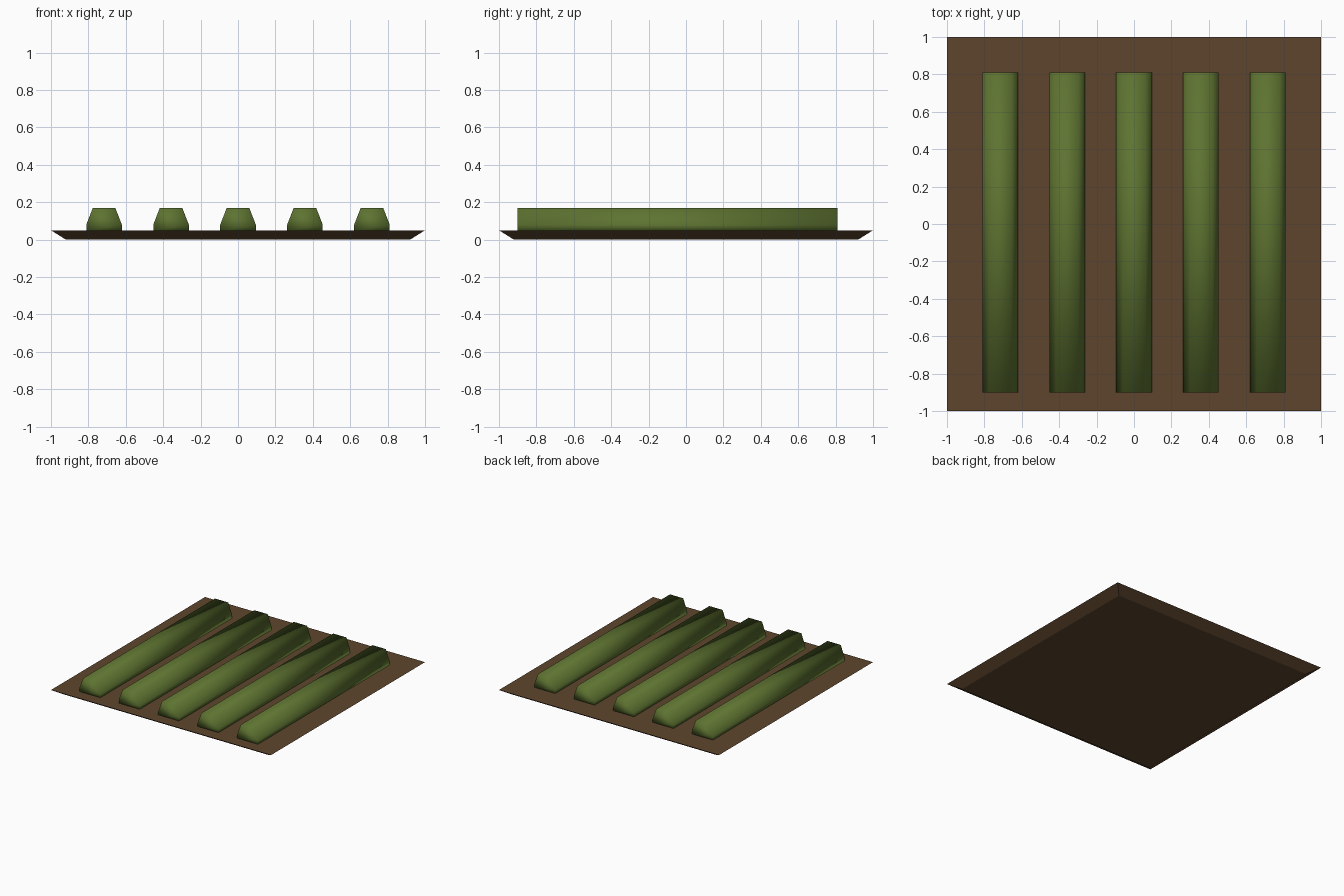
import bpy

if "Cube" in bpy.data.objects:
    bpy.data.objects.remove(bpy.data.objects["Cube"])

def material(name, color):
    m = bpy.data.materials.new(name)
    m.diffuse_color = color
    m.use_nodes = True
    m.node_tree.nodes["Principled BSDF"].inputs["Base Color"].default_value = m.diffuse_color
    return m

def loft(name, ring_a, ring_b, mat, smooth):
    """Closed solid between two matching rings."""
    n = len(ring_a)
    faces = [tuple(reversed(range(n))), tuple(range(n, 2 * n))]
    faces += [(i, (i + 1) % n, n + (i + 1) % n, n + i) for i in range(n)]
    me = bpy.data.meshes.new(name)
    me.from_pydata(ring_a + ring_b, [], faces)
    me.materials.append(mat)
    for p in me.polygons:
        p.use_smooth = smooth
    ob = bpy.data.objects.new(name, me)
    bpy.context.collection.objects.link(ob)
    return ob

soil = material("soil", (0.11, 0.06, 0.026, 1))
leaf = material("leaf", (0.11, 0.17, 0.03, 1))

# Soil bed: square slab tapering towards the ground
def square(r, z):
    return [(-r, -r, z), (r, -r, z), (r, r, z), (-r, r, z)]
loft("soil_bed", square(0.92, 0.0), square(1.0, 0.05), soil, False)

# Crop rows: six-sided profile running front to back
profile = [(-0.095, 0.047), (-0.095, 0.08), (-0.06, 0.17),
           (0.06, 0.17), (0.095, 0.08), (0.095, 0.047)]
profile.reverse()
for i in range(5):
    cx = (i - 2) * 0.358
    front = [(cx + x, -0.90, z) for x, z in profile]
    back = [(cx + x, 0.81, z) for x, z in profile]
    # profile runs counter-clockwise seen from the front, so the back ring is first
    loft(f"crop_row_{i + 1}", back, front, leaf, True)
